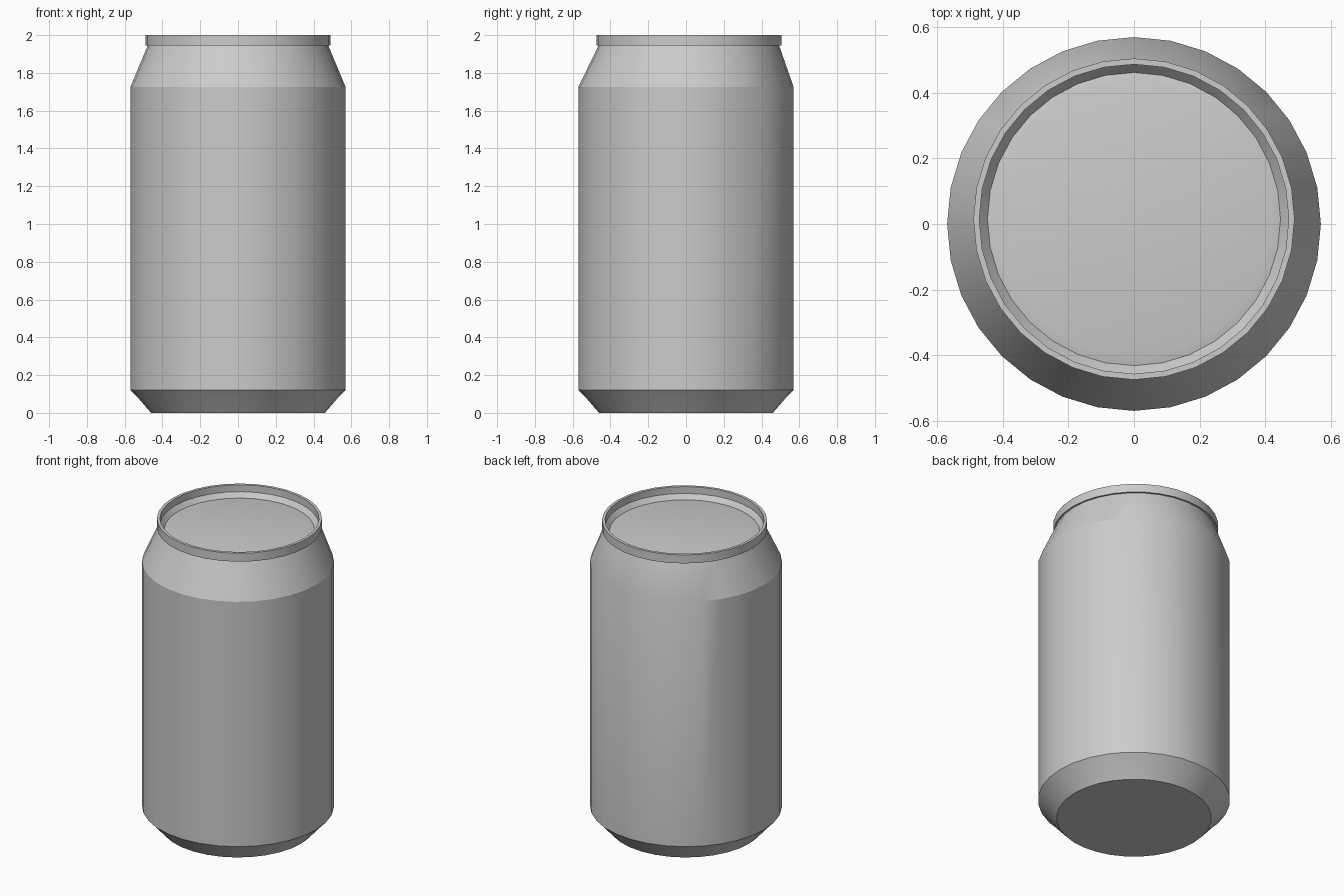
import bpy
import math

SIDES = 32
RIM_SHIFT = 0.015

cube = bpy.data.objects.get("Cube")
if cube:
    bpy.data.objects.remove(cube, do_unlink=True)

metal = bpy.data.materials.new("plain_grey_metal")
metal.use_nodes = True
grey = (0.6, 0.6, 0.6, 1)
metal.diffuse_color = grey
metal.node_tree.nodes["Principled BSDF"].inputs["Base Color"].default_value = grey


def lathe(name, profile, cap_start=False, cap_end=False):
    """Spin (radius, height, y shift) points around z, listed bottom to top on the outside."""
    verts, faces = [], []
    for r, z, dy in profile:
        for i in range(SIDES):
            a = math.tau * i / SIDES
            verts.append((r * math.cos(a), r * math.sin(a) + dy, z))
    for k in range(len(profile) - 1):
        for i in range(SIDES):
            j = (i + 1) % SIDES
            low, high = k * SIDES, (k + 1) * SIDES
            faces.append((low + i, low + j, high + j, high + i))
    if cap_start:
        faces.append(tuple(reversed(range(SIDES))))
    if cap_end:
        faces.append(tuple(range(len(verts) - SIDES, len(verts))))
    mesh = bpy.data.meshes.new(name)
    mesh.from_pydata(verts, [], faces)
    mesh.materials.append(metal)
    obj = bpy.data.objects.new(name, mesh)
    bpy.context.collection.objects.link(obj)
    bpy.ops.object.select_all(action="DESELECT")
    obj.select_set(True)
    bpy.context.view_layer.objects.active = obj
    bpy.ops.object.shade_smooth_by_angle(angle=math.radians(20))
    return obj


# Can wall with tapered foot, straight side and sloping shoulder
lathe("can_body", [
    (0.46, 0, 0), (0.525, 0.075, 0), (0.57, 0.122, 0),
    (0.57, 1.725, 0), (0.478, 1.945, RIM_SHIFT),
], cap_start=True)

# Rolled rim, sloping inner wall and slightly raised lid
lathe("rim_and_lid", [
    (r, z, RIM_SHIFT) for r, z in [
        (0.478, 1.945), (0.49, 1.945), (0.49, 2), (0.472, 2),
        (0.472, 1.955), (0.447, 1.925), (0.42, 1.931),
    ]
], cap_end=True)
